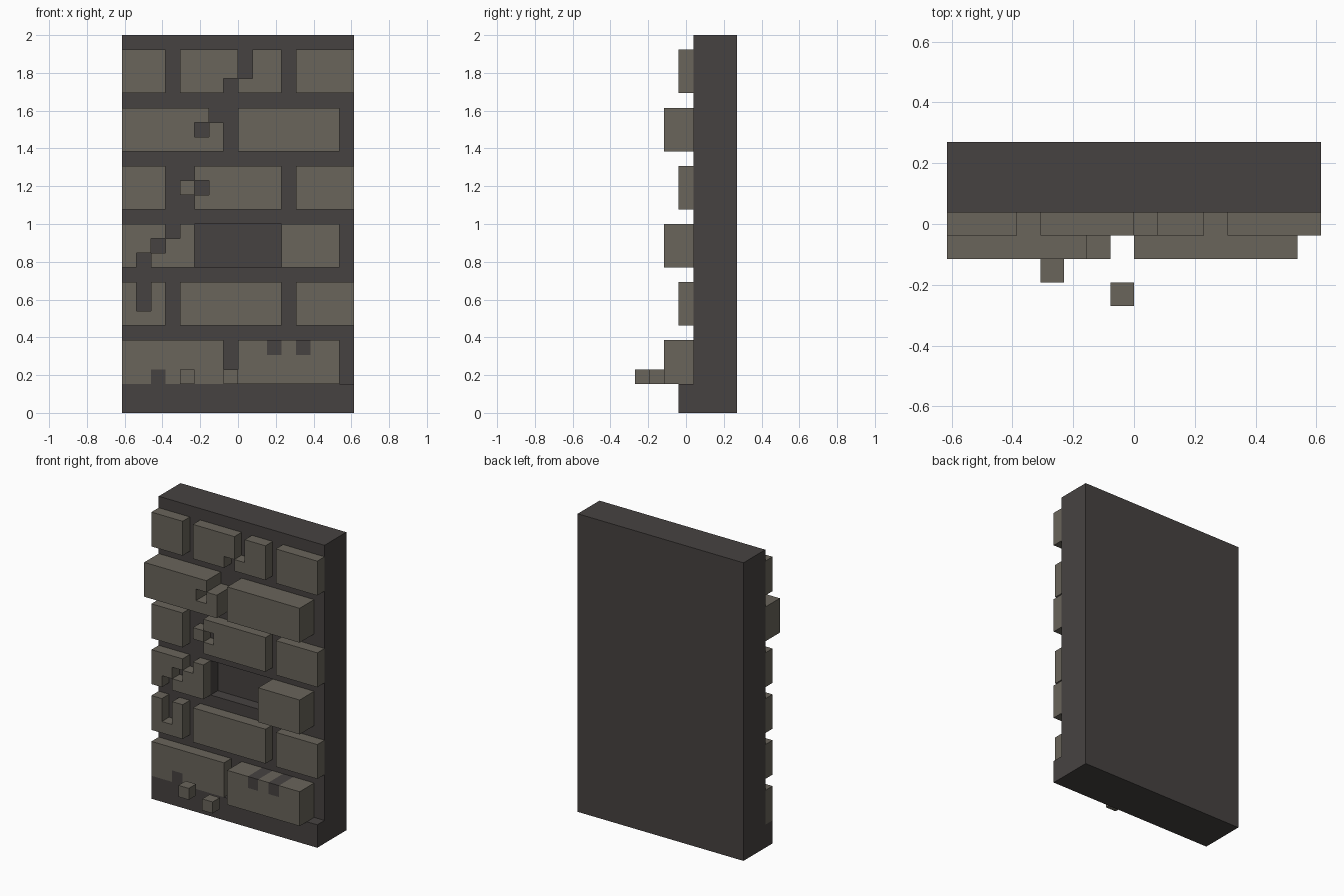
import bpy
import bmesh

cube = bpy.data.objects.get("Cube")
if cube:
    bpy.data.objects.remove(cube, do_unlink=True)

U = 2 / 26      # one block unit
WIDE = 16       # wall width in units


def material(name, rgb):
    m = bpy.data.materials.new(name)
    m.use_nodes = True
    color = (*rgb, 1)
    m.diffuse_color = color
    bsdf = m.node_tree.nodes["Principled BSDF"]
    bsdf.inputs["Base Color"].default_value = color
    bsdf.inputs["Roughness"].default_value = 0.9
    return m


MORTAR = material("dark mortar", (0.062, 0.055, 0.053))
STONE = material("warm grey stone", (0.142, 0.129, 0.104))


def slab(name, x, z, y, mat, missing=(), extra=(), dark=()):
    """Extrude a grid outline (units) from y[0] back to y[1]; dark cells are mortar coloured."""
    cells = {(i, k) for i in range(*x) for k in range(*z)}
    cells = (cells - set(missing)) | set(extra)
    bm = bmesh.new()
    corners = {}

    def corner(i, k):
        if (i, k) not in corners:
            corners[i, k] = bm.verts.new(((i - WIDE / 2) * U, y[0] * U, k * U))
        return corners[i, k]

    for i, k in sorted(cells):
        bm.faces.new([corner(i + a, k + b) for a, b in ((0, 0), (1, 0), (1, 1), (0, 1))])
    # extrude the outline to its depth, keeping the front faces
    front = bm.faces[:]
    copy = bmesh.ops.duplicate(bm, geom=front)
    back = [g for g in copy["geom"] if isinstance(g, bmesh.types.BMFace)]
    ext = bmesh.ops.extrude_face_region(bm, geom=back)
    moved = [g for g in ext["geom"] if isinstance(g, bmesh.types.BMVert)]
    bmesh.ops.translate(bm, vec=(0, (y[1] - y[0]) * U, 0), verts=moved)
    bmesh.ops.remove_doubles(bm, verts=bm.verts[:], dist=1e-5)
    bmesh.ops.recalc_face_normals(bm, faces=bm.faces[:])
    # colour faces by the cell they belong to
    for f in bm.faces:
        p = f.calc_center_median() - f.normal * U * 0.3
        f.material_index = int((int(p.x / U + WIDE / 2), int(p.z / U)) in dark)
    bmesh.ops.dissolve_limit(bm, angle_limit=0.01, verts=bm.verts[:],
                             edges=bm.edges[:], delimit={'MATERIAL'})
    mesh = bpy.data.meshes.new(name)
    bm.to_mesh(mesh)
    bm.free()
    mesh.materials.append(mat)
    if dark:
        mesh.materials.append(MORTAR)
    ob = bpy.data.objects.new(name, mesh)
    bpy.context.collection.objects.link(ob)
    return ob


def brick(name, x0, x1, z0, depth=1, **kw):
    return slab(name, (x0, x1), (z0, z0 + 3), (0.5 - depth, 0.5), STONE, **kw)


# Wall core, with a socket where one brick has fallen out
socket = [(i, k) for i in range(5, 11) for k in range(10, 13)]
slab("wall_back", (0, WIDE), (0, 26), (1.5, 3.5), MORTAR)
slab("wall_face", (0, WIDE), (0, 26), (0.5, 1.5), MORTAR, missing=socket)
slab("base_ledge", (0, WIDE), (0, 2), (-0.5, 0.5), MORTAR)

# Bottom course, with mortar stains
brick("course_1_left_brick", 0, 7, 2, dark={(2, 2)})
brick("course_1_right_brick", 8, 15, 2, depth=2, dark={(10, 4), (12, 4)})

# Second course
brick("course_2_left_brick", 0, 3, 6, missing=[(1, 7), (1, 8)])
brick("course_2_middle_brick", 4, 11, 6)
brick("course_2_right_brick", 12, 16, 6)

# Third course, cracked diagonally
brick("course_3_left_brick", 0, 5, 10, missing=[(1, 10), (2, 11), (3, 12)])
brick("course_3_right_brick", 11, 15, 10, depth=2)

# Fourth course
brick("course_4_left_brick", 0, 3, 14)
brick("course_4_middle_brick", 5, 11, 14, missing=[(5, 15)], extra=[(4, 15)])
brick("course_4_right_brick", 12, 16, 14)

# Fifth course
brick("course_5_left_brick", 0, 7, 18, depth=2, missing=[(5, 19), (6, 20)])
brick("course_5_right_brick", 8, 15, 18, depth=2)

# Top course
brick("course_6_left_brick", 0, 3, 22)
brick("course_6_middle_brick", 4, 11, 22, missing=[(7, 22), (8, 23), (8, 24)])
brick("course_6_right_brick", 12, 16, 22)

# Loose rubble in front of the base
for name, i, y0 in (("rubble_left", 4, -2.5), ("rubble_right", 7, -3.5)):
    slab(name, (i, i + 1), (2, 3), (y0, y0 + 1), STONE)
